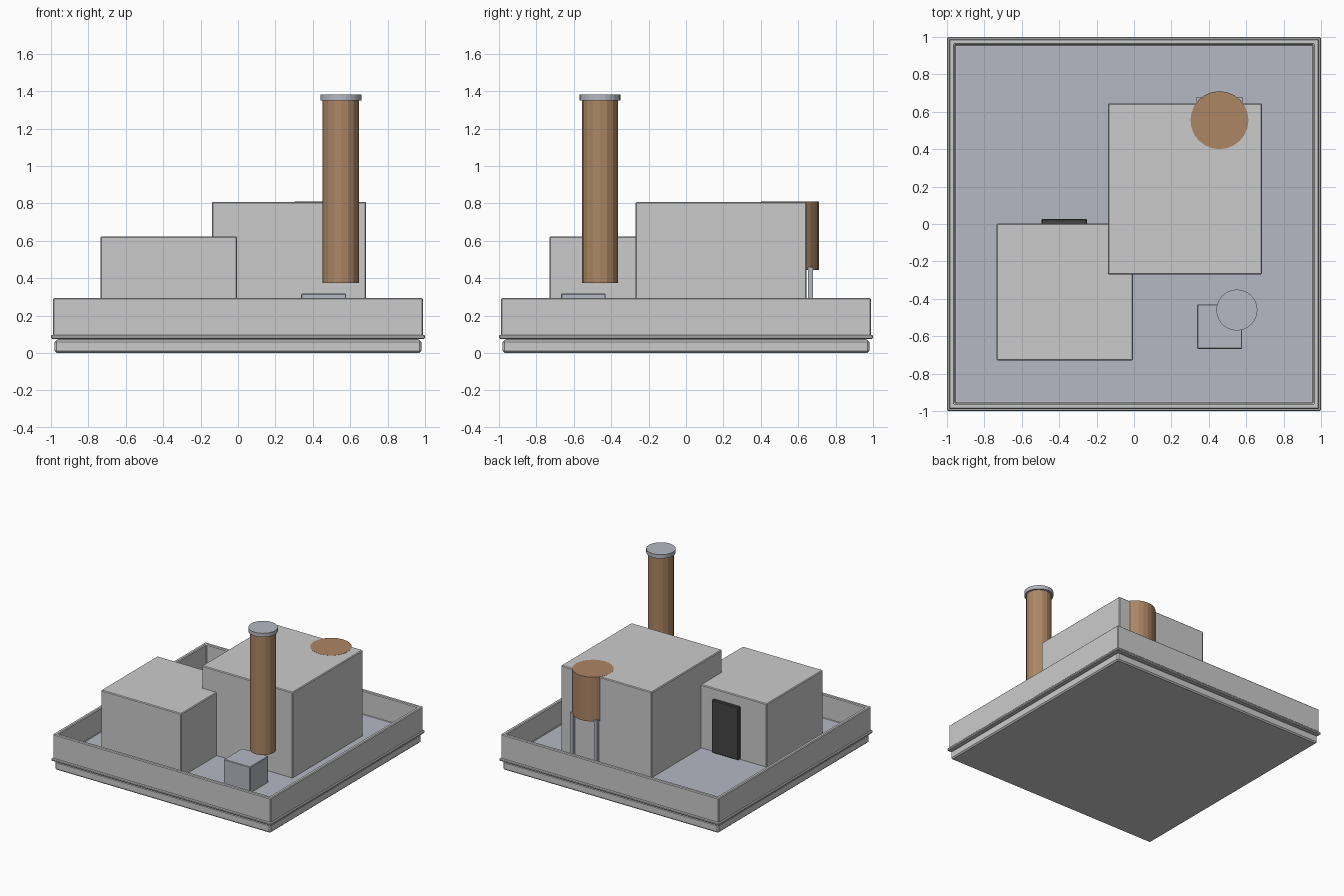
import bpy, bmesh, math
from mathutils import Matrix, Vector

if "Cube" in bpy.data.objects:
    bpy.data.objects.remove(bpy.data.objects["Cube"])


def material(name, rgb):
    m = bpy.data.materials.new(name)
    m.diffuse_color = (*rgb, 1)
    m.use_nodes = True
    m.node_tree.nodes["Principled BSDF"].inputs["Base Color"].default_value = m.diffuse_color
    return m


METAL = material("blue_grey_metal", (0.46, 0.48, 0.54))
COPPER = material("brown", (0.42, 0.24, 0.13))
DARK = material("dark", (0.06, 0.06, 0.06))
FLOOR = 0.105


def finish(bm, name, mat=None, bevel=0, smooth=False):
    me = bpy.data.meshes.new(name)
    bm.to_mesh(me)
    bm.free()
    ob = bpy.data.objects.new(name, me)
    bpy.context.collection.objects.link(ob)
    if mat:
        me.materials.append(mat)
    if bevel:
        mod = ob.modifiers.new("edge", 'BEVEL')
        mod.width, mod.segments = bevel, 1
    return ob


def box_mesh(lo, hi):
    lo, hi = Vector(lo), Vector(hi)
    bm = bmesh.new()
    mtx = Matrix.Translation((lo + hi) / 2) @ Matrix.Diagonal((*(hi - lo), 1))
    bmesh.ops.create_cube(bm, size=1, matrix=mtx)
    return bm


def box(name, lo, hi, mat=None, bevel=0):
    return finish(box_mesh(lo, hi), name, mat, bevel)


def slab(name, half, z0, z1, mat=None, bevel=0):
    return box(name, (-half, -half, z0), (half, half, z1), mat, bevel)


def cylinder(name, x, y, z0, z1, r, sides, mat):
    bm = bmesh.new()
    bmesh.ops.create_cone(bm, cap_ends=True, segments=sides, radius1=r, radius2=r,
                          depth=z1 - z0, matrix=Matrix.Translation((x, y, (z0 + z1) / 2)))
    return finish(bm, name, mat)


# Stepped base: bottom slab, recessed joint, projecting ledge
slab("bottom_slab", 0.98, 0, 0.07, bevel=0.01)
slab("recessed_joint", 0.965, 0.05, 0.085)
slab("ledge", 1.0, 0.075, 0.097, bevel=0.006)

# Parapet: a tray made by insetting and sinking the top face
bm = box_mesh((-0.99, -0.99, 0.085), (0.99, 0.99, 0.294))
top = max(bm.faces, key=lambda f: f.calc_center_median().z)
bmesh.ops.inset_region(bm, faces=[top], thickness=0.043)
sunk = bmesh.ops.extrude_discrete_faces(bm, faces=[top])["faces"][0]
bmesh.ops.translate(bm, verts=sunk.verts, vec=(0, 0, 0.098 - 0.294))
finish(bm, "parapet", bevel=0.006)
slab("roof_floor", 0.948, 0.09, FLOOR, METAL)

# Roof houses and door
box("tall_house", (-0.14, -0.27, 0.09), (0.685, 0.645, 0.808), bevel=0.006)
box("low_house", (-0.735, -0.73, 0.09), (-0.005, 0.002, 0.624), bevel=0.006)
box("door", (-0.495, -0.01, FLOOR), (-0.25, 0.027, 0.54), DARK, bevel=0.006)

# Vent box and tall flue with cap
box("vent_box", (0.338, -0.668, 0.09), (0.578, -0.43, 0.318), METAL, bevel=0.004)
cylinder("flue_pipe", 0.55, -0.46, 0.375, 1.352, 0.097, 16, COPPER)
cylinder("flue_cap", 0.55, -0.46, 1.35, 1.382, 0.11, 24, METAL)

# Water tank half sunk into the tall house, on four legs
TX, TY = 0.457, 0.555
cylinder("water_tank", TX, TY, 0.445, 0.809, 0.155, 24, COPPER)
for i, (sx, sy) in enumerate([(-1, -1), (1, -1), (-1, 1), (1, 1)]):
    x, y = TX + sx * 0.11, TY + sy * 0.11
    box(f"tank_leg_{i + 1}", (x - 0.013, y - 0.013, 0.09), (x + 0.013, y + 0.013, 0.46), METAL)
